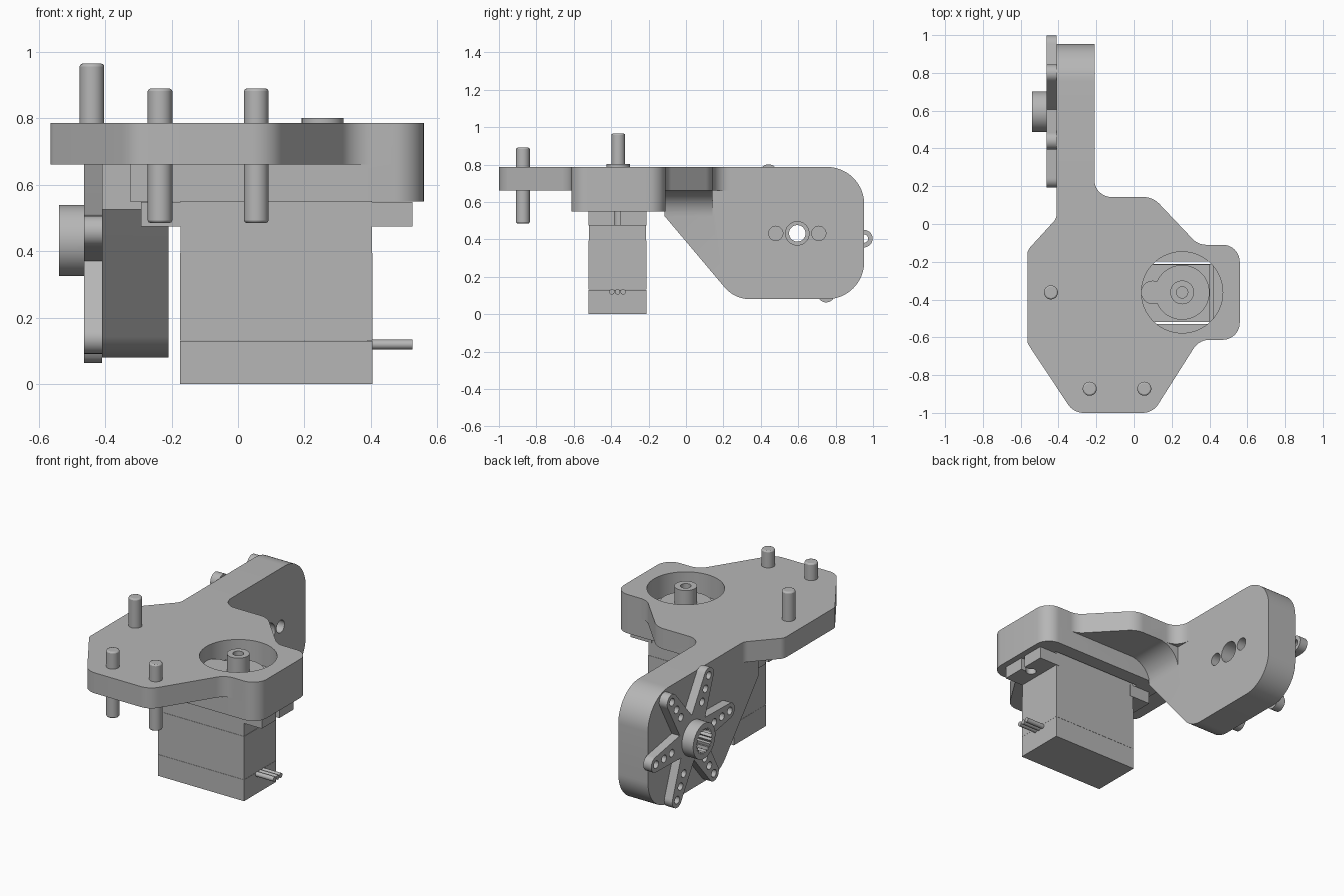
import bpy, bmesh, math
from mathutils import Vector

cube = bpy.data.objects.get("Cube")
if cube:
    bpy.data.objects.remove(cube, do_unlink=True)

grey = bpy.data.materials.new("plain grey")
grey.use_nodes = True
grey.diffuse_color = (0.47, 0.47, 0.47, 1)
grey.node_tree.nodes["Principled BSDF"].inputs["Base Color"].default_value = grey.diffuse_color


def rounded(corners, steps=10):
    """Polygon from (u, v, radius) corners, each replaced by an arc."""
    out = []
    for i, (u, v, r) in enumerate(corners):
        p = Vector((u, v))
        if r == 0:
            out.append(p)
            continue
        a = (Vector(corners[i - 1][:2]) - p).normalized()
        b = (Vector(corners[(i + 1) % len(corners)][:2]) - p).normalized()
        half = a.angle(b) / 2
        centre = p + (a + b).normalized() * (r / math.sin(half))
        start = p + a * (r / math.tan(half)) - centre
        end = p + b * (r / math.tan(half)) - centre
        sweep = start.angle_signed(end)
        for k in range(steps + 1):
            t = -sweep * k / steps
            c, s = math.cos(t), math.sin(t)
            out.append(centre + Vector((start.x * c - start.y * s, start.x * s + start.y * c)))
    return out


def circle(u, v, r, n=40):
    return [(u + r * math.cos(math.tau * i / n), v + r * math.sin(math.tau * i / n)) for i in range(n)]


def rect(u0, u1, v0, v1):
    return [(u0, v0), (u1, v0), (u1, v1), (u0, v1)]


def prism(name, outline, lo, hi, axis="z"):
    """Extrude a 2D outline along an axis."""
    place = {"z": lambda u, v, w: (u, v, w), "x": lambda u, v, w: (w, u, v),
             "y": lambda u, v, w: (u, w, v)}[axis]
    bm = bmesh.new()
    low, high = [[bm.verts.new(place(u, v, w)) for u, v in outline] for w in (lo, hi)]
    bm.faces.new(low)
    bm.faces.new(high)
    for i in range(len(low)):
        bm.faces.new((low[i - 1], low[i], high[i], high[i - 1]))
    bmesh.ops.recalc_face_normals(bm, faces=bm.faces)
    mesh = bpy.data.meshes.new(name)
    bm.to_mesh(mesh)
    bm.free()
    mesh.materials.append(grey)
    ob = bpy.data.objects.new(name, mesh)
    bpy.context.collection.objects.link(ob)
    return ob


def select(ob):
    bpy.ops.object.select_all(action="DESELECT")
    ob.select_set(True)
    bpy.context.view_layer.objects.active = ob


def combine(ob, others, operation):
    """Apply booleans and remove the helper solids."""
    for other in others:
        select(ob)
        mod = ob.modifiers.new("cut", "BOOLEAN")
        mod.operation, mod.solver, mod.object = operation, "EXACT", other
        bpy.ops.object.modifier_apply(modifier=mod.name)
        bpy.data.objects.remove(other, do_unlink=True)
    return ob


# Bracket: top plate, thick servo block, hanging arm and cove between them
TOP, UNDER = 0.787, 0.662
ARM_OUT, ARM_IN = -0.41, -0.21
HORN_Y, HORN_Z = 0.595, 0.432
SHAFT_X, SHAFT_Y = 0.255, -0.362

bracket = prism("bracket", rounded([
    (-0.32, -1, 0.1), (0.1, -1, 0.1), (0.345, -0.613, 0.1), (0.56, -0.613, 0.09),
    (0.56, -0.11, 0.09), (0.34, -0.11, 0.1), (0.1, 0.143, 0.12), (ARM_IN, 0.143, 0.09),
    (ARM_IN, 0.26, 0), (ARM_OUT, 0.26, 0), (ARM_OUT, 0.03, 0.06),
    (-0.565, -0.14, 0.06), (-0.565, -0.63, 0.06)]), UNDER, TOP)
block = prism("block", rounded([
    (-0.325, -0.613, 0), (0.56, -0.613, 0.09), (0.56, -0.11, 0.09), (-0.325, -0.11, 0)]), 0.55, 0.72)
arm = prism("arm", rounded([
    (-0.115, TOP, 0), (-0.115, 0.525, 0), (0.26, 0.08, 0.18), (0.953, 0.08, 0.2),
    (0.953, TOP, 0.2)], 16), ARM_OUT, ARM_IN, "x")
R = 0.14
cove_line = [(ARM_IN - 0.02, UNDER + 0.02), (ARM_IN - 0.02, UNDER - R)]
cove_line += [(ARM_IN + R - R * math.cos(k * math.pi / 20), UNDER - R + R * math.sin(k * math.pi / 20))
              for k in range(11)]
cove_line += [(ARM_IN + R, UNDER + 0.02)]
cove = prism("cove", cove_line, -0.115, 0.143, "y")
combine(bracket, [block, arm, cove], "UNION")
combine(bracket, [
    prism("pocket", rect(-0.185, 0.418, -0.53, -0.198), 0.4, UNDER + 0.004),
    prism("gear_opening", circle(SHAFT_X, SHAFT_Y, 0.215, 64), 0.65, 0.9),
    prism("axle_hole", circle(HORN_Y, HORN_Z, 0.063), -0.5, -0.1, "x"),
    prism("screw_hole_a", circle(HORN_Y - 0.115, HORN_Z, 0.038), -0.5, -0.1, "x"),
    prism("screw_hole_b", circle(HORN_Y + 0.115, HORN_Z, 0.038), -0.5, -0.1, "x")], "DIFFERENCE")

# Pins with bevelled ends
for name, x, y, lo, hi in (("side_pin", -0.44, -0.362, 0.72, 0.965),
                           ("front_pin_right", -0.235, -0.872, 0.485, 0.89),
                           ("front_pin_left", 0.055, -0.872, 0.485, 0.89)):
    pin = prism(name, circle(x, y, 0.037), lo, hi)
    bevel = pin.modifiers.new("bevel", "BEVEL")
    bevel.width, bevel.segments, bevel.limit_method = 0.008, 2, "ANGLE"

# Servo body in three stacked shells
S0, S1 = -0.52, -0.212
prism("servo_base", rect(-0.175, 0.405, S0, S1), 0, 0.13)
prism("servo_case", rect(-0.175, 0.405, S0, S1), 0.131, 0.395)
prism("servo_top", rect(-0.173, 0.403, S0 + 0.002, S1 - 0.002), 0.395, 0.655)

# Mounting tabs with open screw slots
for name, x0, x1, hole, edge in (("servo_tab_left", 0.38, 0.525, 0.465, 0.55),
                                 ("servo_tab_right", -0.292, -0.15, -0.235, -0.32)):
    tab = prism(name, rect(x0, x1, S0, S1), 0.475, 0.549)
    combine(tab, [
        prism("hole", circle(hole, -0.366, 0.03, 24), 0.4, 0.6),
        prism("slot", rect(min(hole, edge), max(hole, edge), -0.381, -0.351), 0.4, 0.6)], "DIFFERENCE")

# Gear housing and output shaft
prism("gear_dome", circle(SHAFT_X, SHAFT_Y, 0.145, 48), 0.64, 0.7)
prism("idler_dome", circle(0.1, SHAFT_Y, 0.062, 32), 0.64, 0.699)
prism("dome_bridge", rect(0.1, 0.16, SHAFT_Y - 0.06, SHAFT_Y + 0.06), 0.64, 0.698)
combine(prism("output_shaft", circle(SHAFT_X, SHAFT_Y, 0.063), 0.69, 0.802),
        [prism("bore", circle(SHAFT_X, SHAFT_Y, 0.03, 24), 0.72, 0.9)], "DIFFERENCE")

# Three wires
for i in range(3):
    prism(f"wire_{i + 1}", circle(-0.396 + 0.03 * i, 0.119, 0.0145, 16), 0.39, 0.525, "x")

# Six-armed horn: tapered arms round a splined hub
HORN_OUT = ARM_OUT - 0.054
TIP = 0.357
horn = prism("horn", circle(HORN_Y, HORN_Z, 0.125, 48), HORN_OUT, ARM_OUT, "x")
arms, holes = [], []
for i in range(6):
    angle = math.radians(-4.5 + 60 * i)
    c, s = math.cos(angle), math.sin(angle)

    def turn(u, v):
        return HORN_Y + u * c - v * s, HORN_Z + u * s + v * c

    line = [(0.05, 0.078)] + [
        (TIP + 0.047 * math.cos(t), 0.047 * math.sin(t))
        for t in (math.pi / 2 - math.pi * k / 14 for k in range(15))] + [(0.05, -0.078)]
    arms.append(prism("horn_arm", [turn(u, v) for u, v in line], HORN_OUT, ARM_OUT, "x"))
    for d in (0.205, 0.28, TIP):
        holes.append(prism("horn_hole", circle(*turn(d, 0), 0.023, 16), -0.6, -0.3, "x"))
hub = prism("hub", circle(HORN_Y, HORN_Z, 0.107, 48), -0.54, HORN_OUT + 0.02, "x")
combine(horn, arms + [hub], "UNION")
spline = [(HORN_Y + r * math.cos(math.tau * i / 40), HORN_Z + r * math.sin(math.tau * i / 40))
          for i, r in enumerate([0.064, 0.078] * 20)]
combine(horn, holes + [
    prism("spline", spline, -0.6, -0.44, "x"),
    prism("horn_bore", circle(HORN_Y, HORN_Z, 0.044, 32), -0.6, -0.3, "x")], "DIFFERENCE")

# Smooth curved walls, keep edges sharp
for ob in list(bpy.context.scene.objects):
    if ob.type == "MESH":
        select(ob)
        bpy.ops.object.shade_smooth_by_angle(angle=math.radians(28))
